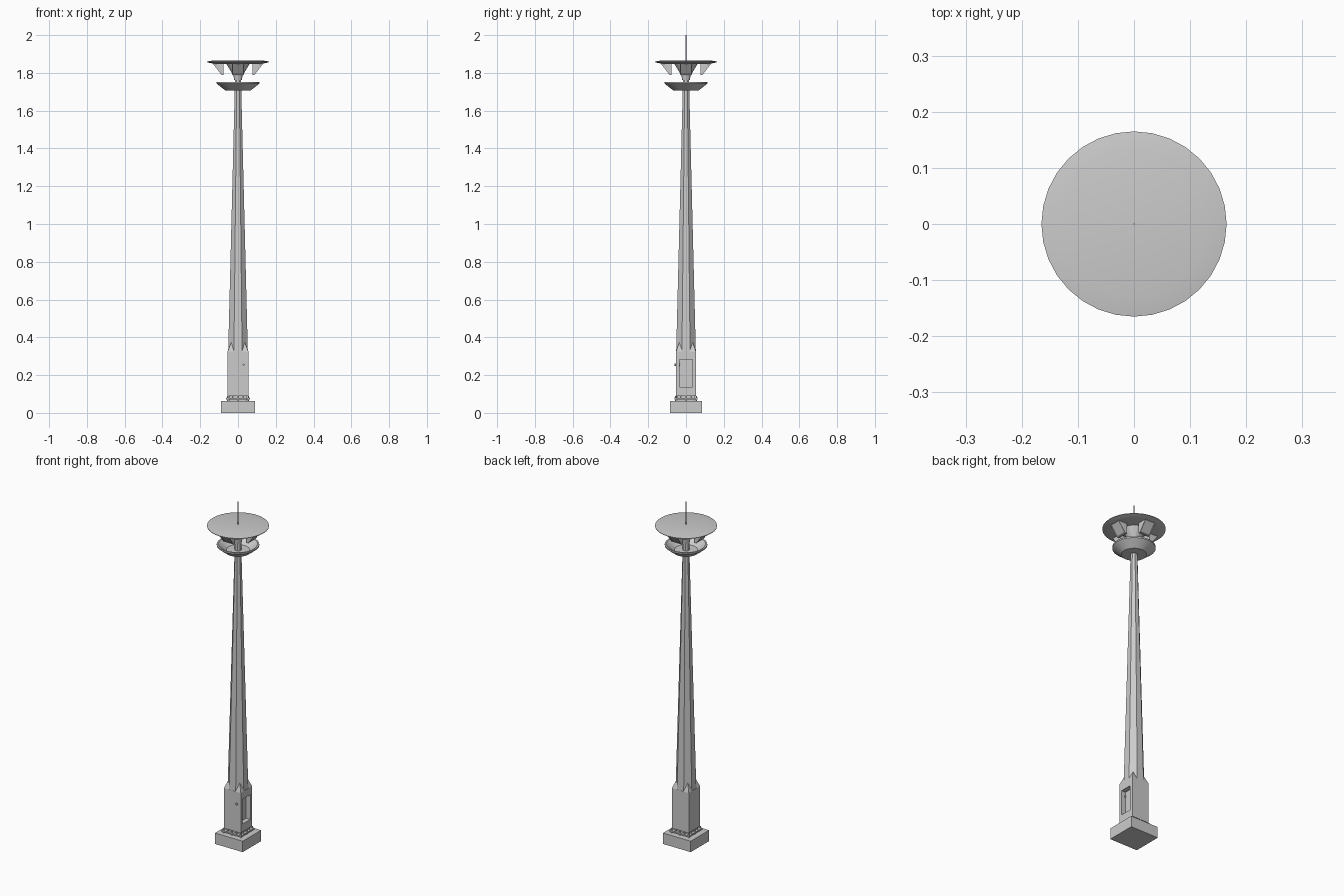
import bpy, bmesh, math
from mathutils import Vector, Matrix

if "Cube" in bpy.data.objects:
    bpy.data.objects.remove(bpy.data.objects["Cube"])


def make(name, bm, smooth=False):
    bmesh.ops.recalc_face_normals(bm, faces=bm.faces)
    me = bpy.data.meshes.new(name)
    bm.to_mesh(me)
    bm.free()
    ob = bpy.data.objects.new(name, me)
    bpy.context.collection.objects.link(ob)
    if smooth:
        bpy.ops.object.select_all(action='DESELECT')
        ob.select_set(True)
        bpy.context.view_layer.objects.active = ob
        bpy.ops.object.shade_smooth_by_angle(angle=math.radians(30))
    return ob


def box(name, lo, hi):
    lo, hi = Vector(lo), Vector(hi)
    bm = bmesh.new()
    m = Matrix.Translation((lo + hi) / 2) @ Matrix.Diagonal((*(hi - lo), 1))
    bmesh.ops.create_cube(bm, size=1, matrix=m)
    return make(name, bm)


def lathe(name, profile, sides, smooth=False, start=0.0):
    """Stack of rings from (radius, z) points, capped at both ends."""
    bm = bmesh.new()
    rings = []
    for r, z in profile:
        rings.append([bm.verts.new((r * math.cos(start + math.tau * i / sides),
                                    r * math.sin(start + math.tau * i / sides), z))
                      for i in range(sides)])
    for a, b in zip(rings, rings[1:]):
        for i in range(sides):
            j = (i + 1) % sides
            bm.faces.new((a[i], a[j], b[j], b[i]))
    bm.faces.new(rings[0])
    bm.faces.new(rings[-1])
    return make(name, bm, smooth)


def cylinder(name, loc, r, depth, sides=8, rot=None):
    bm = bmesh.new()
    m = Matrix.Translation(loc) @ (rot or Matrix())
    bmesh.ops.create_cone(bm, cap_ends=True, segments=sides, radius1=r, radius2=r,
                          depth=depth, matrix=m)
    return make(name, bm)


# Footing, flange and narrow neck under the cabinet
box("footing", (-.09, -.085, 0), (.09, .085, .064))
box("flange", (-.064, -.062, .071), (.064, .062, .079))
box("neck", (-.047, -.045, .06), (.047, .045, .094))

# Anchor bolts and gusset fins around the neck
for k in range(4):
    rot = Matrix.Rotation(k * math.pi / 2, 4, 'Z')
    for i, t in enumerate((-.054, 0)):
        cylinder(f"anchor_bolt_{k}_{i}", rot @ Vector((.056, t, .076)), .0035, .026, 6)
    for i, t in enumerate((-.028, .028)):
        bm = bmesh.new()
        tri = ((.046, .079), (.061, .079), (.046, .094))
        sides = [[bm.verts.new(rot @ Vector((x, t + d, z))) for x, z in tri]
                 for d in (-.002, .002)]
        bm.faces.new(sides[0])
        bm.faces.new(sides[1])
        for a in range(3):
            b = (a + 1) % 3
            bm.faces.new((sides[0][a], sides[0][b], sides[1][b], sides[1][a]))
        make(f"gusset_{k}_{i}", bm)

# Cabinet with a service opening on its right side
cabinet = box("cabinet", (-.055, -.053, .09), (.055, .053, .325))
cutter = box("opening_cutter", (.028, -.035, .137), (.08, .035, .282))
cutter.hide_render = True
cutter.hide_viewport = True
cut = cabinet.modifiers.new("opening", 'BOOLEAN')
cut.object = cutter
cut.operation = 'DIFFERENCE'
cut.solver = 'EXACT'
cylinder("lock", (.03, -.046, .255), .006, .03, 8, Matrix.Rotation(math.pi / 2, 4, 'X'))

# Corner pyramids leading from the square cabinet to the octagonal pole
for i, (sx, sy) in enumerate(((1, 1), (-1, 1), (-1, -1), (1, -1))):
    bm = bmesh.new()
    pts = [(.055, .053, .325), (.055, .02, .325), (.02, .053, .325), (.033, .033, .38)]
    v = [bm.verts.new((x * sx, y * sy, z)) for x, y, z in pts]
    for f in ((0, 1, 2), (0, 1, 3), (1, 2, 3), (0, 2, 3)):
        bm.faces.new([v[n] for n in f])
    make(f"corner_pyramid_{i}", bm)

# Tapered octagonal pole, flats facing the axes
k8 = 1 / math.cos(math.pi / 8)
lathe("pole", [(.052 * k8, .322), (.017 * k8, 1.72), (.016 * k8, 1.79)], 8,
      start=math.pi / 8)

# Lower open bowl
lathe("lower_bowl", [(.02, 1.706), (.066, 1.706), (.113, 1.743), (.113, 1.751),
                     (.104, 1.751), (.062, 1.718), (.012, 1.718)], 32, True)

# Upper canopy with sloping rim, and the hub carrying it
lathe("upper_canopy", [(.04, 1.848), (.128, 1.848), (.158, 1.855), (.165, 1.857),
                       (.165, 1.860), (.129, 1.866)], 32, True)
lathe("hub", [(.02, 1.762), (.024, 1.785), (.063, 1.85)], 16)

# Four wedge-shaped lamps below the canopy
profile = ((.076, 1.85), (.134, 1.85), (.088, 1.79), (.076, 1.79))
for k in range(4):
    rot = Matrix.Rotation(k * math.pi / 2, 4, 'Z')
    bm = bmesh.new()
    a, b = [[bm.verts.new(rot @ Vector((x, y, z))) for x, z in profile]
            for y in (-.033, .033)]
    bm.faces.new(a)
    bm.faces.new(b)
    quads = [bm.faces.new((a[i], a[(i + 1) % 4], b[(i + 1) % 4], b[i])) for i in range(4)]
    bmesh.ops.recalc_face_normals(bm, faces=bm.faces)
    # recessed lens on the sloping face
    bmesh.ops.inset_region(bm, faces=[quads[1]], thickness=.005, depth=-.003)
    make(f"lamp_{k}", bm)

# Lightning rod
cylinder("rod", (0, 0, 1.93), .0015, .14, 6)
